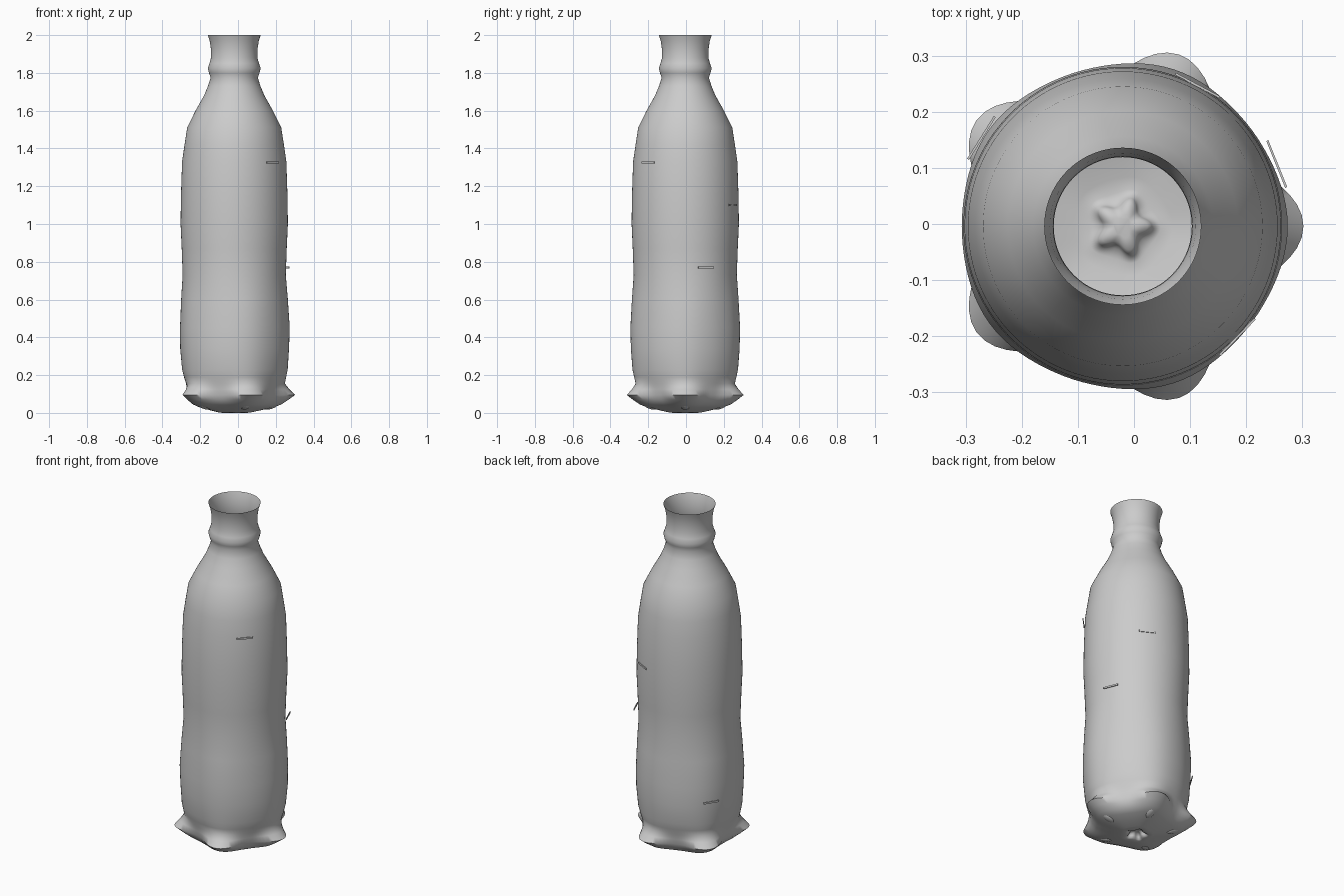
import bpy, bmesh
from math import sin, cos, pi, radians

if "Cube" in bpy.data.objects:
    bpy.data.objects.remove(bpy.data.objects["Cube"])

CX, CY = -0.02, -0.004
SEG = 100

# Bottle shell rings from mouth to base: height, valley radius, lobe radius
RINGS = [
    (2.0, .14, .14), (1.97, .13, .13), (1.93, .124, .124), (1.88, .123, .123),
    (1.85, .131, .131), (1.825, .14, .14), (1.80, .134, .134), (1.775, .125, .125),
    (1.73, .139, .139), (1.68, .16, .16), (1.60, .205, .205), (1.51, .249, .249),
    (1.42, .263, .263), (1.33, .276, .276), (1.15, .282, .282), (1.0, .284, .284),
    (.87, .278, .278), (.73, .273, .273), (.60, .281, .284), (.45, .287, .294),
    (.34, .286, .290), (.23, .276, .283), (.19, .266, .275), (.155, .255, .268),
    (.125, .250, .292), (.095, .246, .322), (.07, .236, .288), (.045, .215, .25),
    (.03, .185, .21), (.016, .135, .15), (.003, .085, .09), (0, .06, .068),
    (.004, .042, .058), (.016, .035, .052), (.027, .029, .044), (.031, .016, .022)]


def ring_radius(valley, lobe, a):
    return valley + (lobe - valley) * ((1 + cos(5 * a)) / 2) ** 1.3


bm = bmesh.new()
rows = []
for z, valley, lobe in RINGS:
    row = []
    for i in range(SEG):
        a = 2 * pi * i / SEG
        r = ring_radius(valley, lobe, a)
        row.append(bm.verts.new((CX + r * cos(a), CY + r * sin(a), z)))
    rows.append(row)
for upper, lower in zip(rows, rows[1:]):
    for i in range(SEG):
        j = (i + 1) % SEG
        bm.faces.new((upper[i], lower[i], lower[j], upper[j]))
bm.faces.new(rows[-1][::-1])
bmesh.ops.recalc_face_normals(bm, faces=bm.faces)
mesh = bpy.data.meshes.new("bottle_shell")
bm.to_mesh(mesh)
bm.free()
bottle = bpy.data.objects.new("bottle_shell", mesh)
bpy.context.collection.objects.link(bottle)
bpy.context.view_layer.objects.active = bottle
bottle.select_set(True)
bpy.ops.object.shade_smooth_by_angle(angle=radians(60))

# Small oval pads under the five feet
for k in range(5):
    a = 2 * pi * k / 5
    bpy.ops.mesh.primitive_uv_sphere_add(
        segments=20, ring_count=10, radius=1,
        location=(CX + .195 * cos(a), CY + .195 * sin(a), .031),
        rotation=(0, radians(-18), a))
    pad = bpy.context.object
    pad.name = f"foot_pad_{k + 1}"
    pad.scale = (.035, .021, .010)
    bpy.ops.object.shade_smooth()

# Thin raised marks on the wall: angle, height, radius
for k, (deg, z, r) in enumerate([(-44, 1.325, .284), (62, 1.1, .284),
                                 (22, .77, .296), (148, .36, .297)]):
    a = radians(deg)
    bpy.ops.mesh.primitive_cube_add(
        size=1, location=(CX + r * cos(a), CY + r * sin(a), z), rotation=(0, 0, a))
    mark = bpy.context.object
    mark.name = f"wall_mark_{k + 1}"
    mark.scale = (.004, .09, .010)
